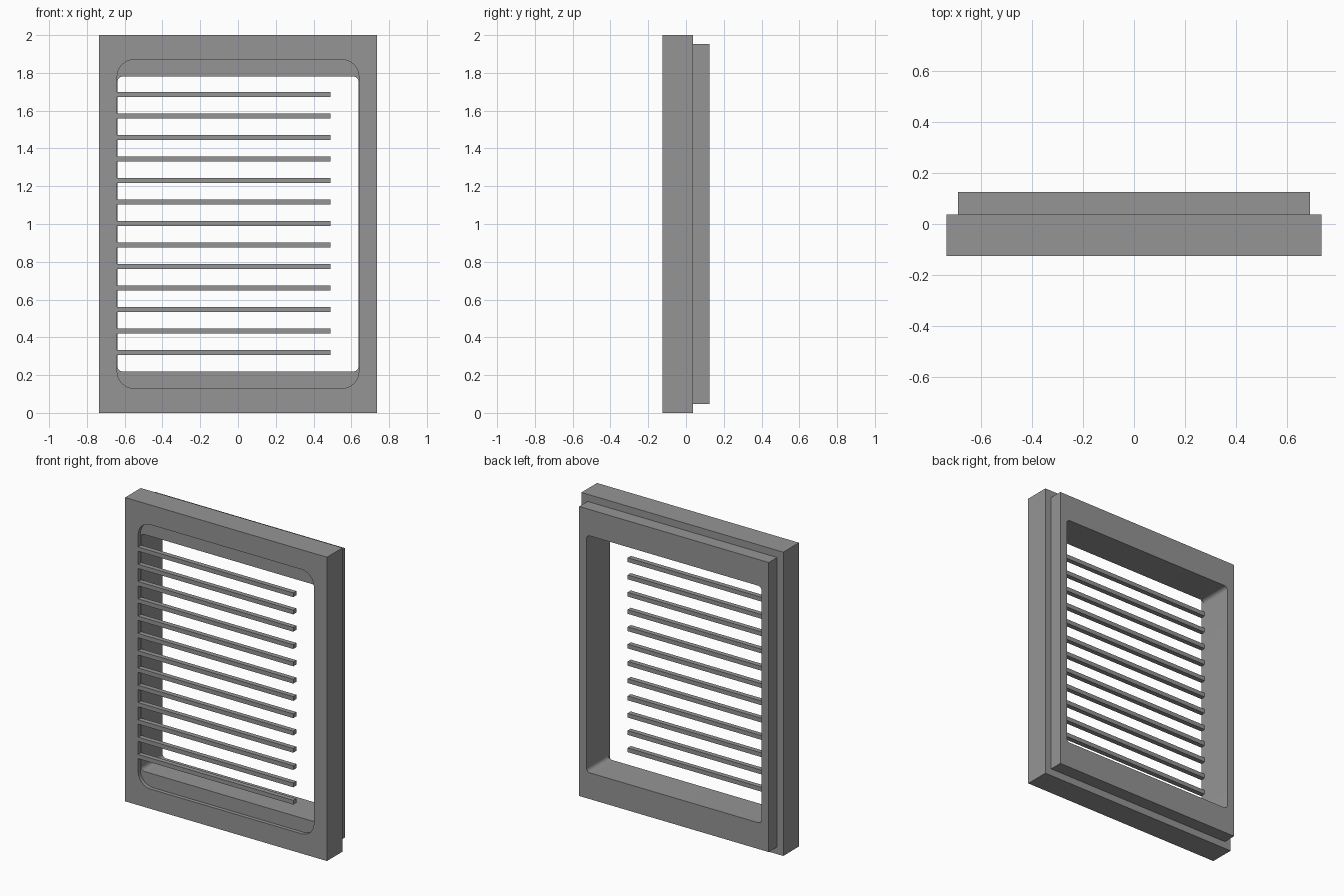
import bpy, bmesh, math
from mathutils import Vector

if "Cube" in bpy.data.objects:
    bpy.data.objects.remove(bpy.data.objects["Cube"])

MID_Z = 1.0
SEG = 8

grey = bpy.data.materials.new("mid grey")
grey.diffuse_color = (0.3, 0.3, 0.3, 1)
grey.use_nodes = True
grey.node_tree.nodes["Principled BSDF"].inputs["Base Color"].default_value = grey.diffuse_color


def ring(bm, hx, hz, r, y):
    """Rounded rectangle loop in the xz plane at depth y."""
    verts = []
    for k, (sx, sz) in enumerate([(1, 1), (-1, 1), (-1, -1), (1, -1)]):
        for i in range(SEG + 1):
            a = math.radians(90 * (k + i / SEG))
            verts.append(bm.verts.new((sx * (hx - r) + r * math.cos(a), y,
                                       MID_Z + sz * (hz - r) + r * math.sin(a))))
    return verts


def finish(bm, name):
    bmesh.ops.remove_doubles(bm, verts=bm.verts, dist=1e-5)
    bmesh.ops.recalc_face_normals(bm, faces=bm.faces)
    mesh = bpy.data.meshes.new(name)
    bm.to_mesh(mesh)
    bm.free()
    mesh.materials.append(grey)
    ob = bpy.data.objects.new(name, mesh)
    bpy.context.collection.objects.link(ob)
    return ob


# Frame: stepped outside, opening with a shallow rounded recess at the front
sections = [                       # half width, half height, corner radius, depth
    (0.735, 1.00, 0.0, -0.125),
    (0.735, 1.00, 0.0, 0.038),
    (0.690, 0.953, 0.0, 0.038),
    (0.690, 0.953, 0.0, 0.125),
    (0.637, 0.78, 0.025, 0.125),
    (0.637, 0.78, 0.025, -0.10),
    (0.640, 0.87, 0.09, -0.10),
    (0.640, 0.87, 0.09, -0.125),
]
bm = bmesh.new()
rings = [ring(bm, *s) for s in sections]
for a, b in zip(rings, rings[1:] + rings[:1]):
    for i in range(len(a)):
        j = (i + 1) % len(a)
        bm.faces.new((a[i], a[j], b[j], b[i]))
frame = finish(bm, "frame")
bpy.context.view_layer.objects.active = frame
frame.select_set(True)
bpy.ops.object.shade_smooth_by_angle(angle=math.radians(30))

# Slats: thin bars fixed to the left side only, stopping short of the right
X0, X1, Y0, Y1, H = -0.64, 0.49, -0.125, -0.093, 0.028
for n in range(13):
    z = 0.32 + n * 0.1138
    bm = bmesh.new()
    bmesh.ops.create_cube(bm, size=1)
    for v in bm.verts:
        v.co = Vector(((X0 + X1) / 2 + v.co.x * (X1 - X0),
                       (Y0 + Y1) / 2 + v.co.y * (Y1 - Y0),
                       z + v.co.z * H))
    finish(bm, f"slat_{n + 1}")
